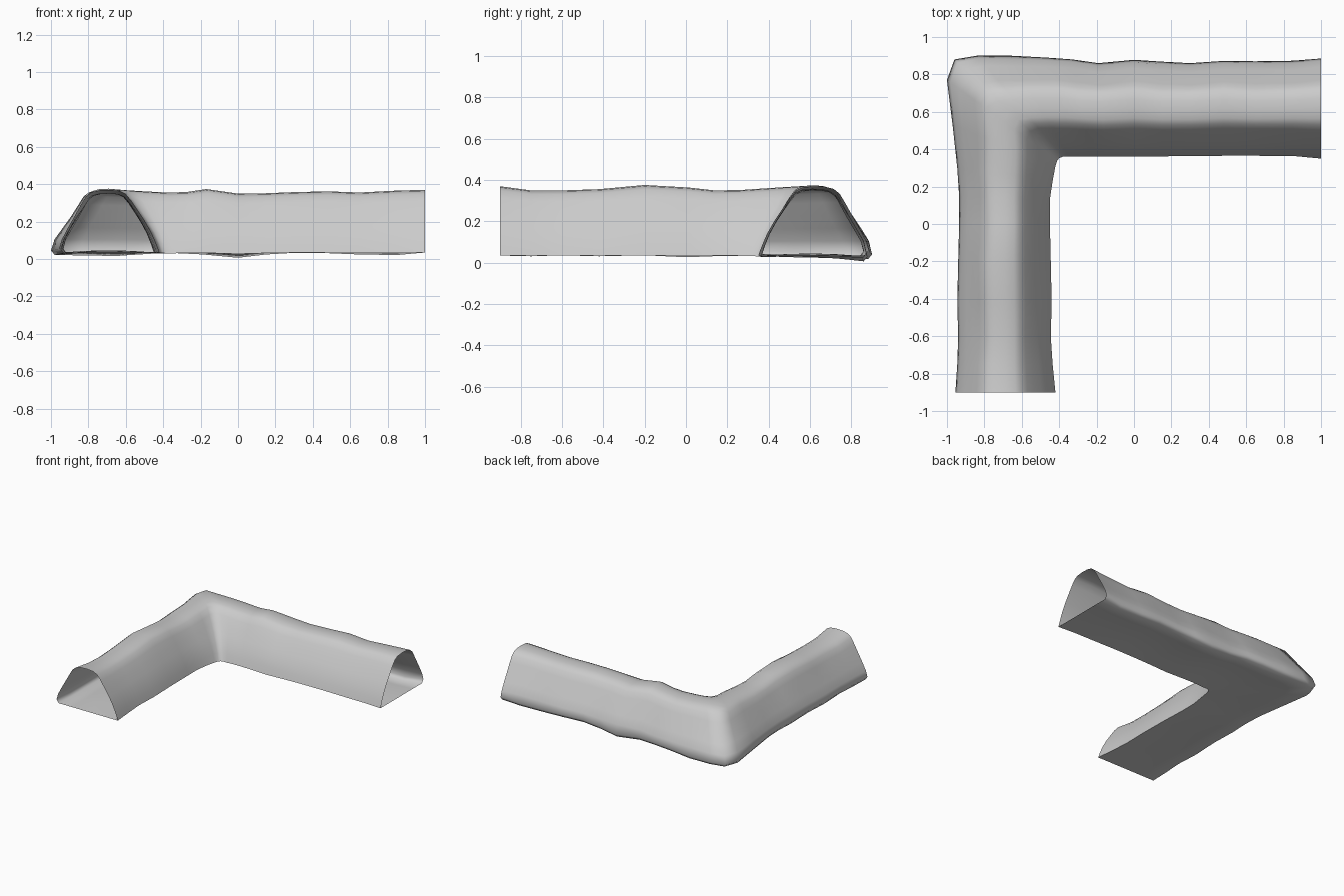
import bpy, bmesh, math

# Cross-section: (position from outer edge 0 to inner edge 1, height)
profile = [(0.035, 0.035), (0.0, 0.06), (0.025, 0.105), (0.085, 0.165), (0.15, 0.225),
           (0.215, 0.285), (0.265, 0.328), (0.32, 0.35), (0.40, 0.36), (0.50, 0.362),
           (0.60, 0.357), (0.66, 0.342), (0.72, 0.305), (0.785, 0.255), (0.855, 0.2),
           (0.92, 0.14), (0.965, 0.085), (0.99, 0.05), (1.0, 0.035),
           (0.75, 0.035), (0.5, 0.035), (0.25, 0.035)]

# Stations along the bent tunnel: outer x, y, inner x, y, roof lift, floor drop
stations = [
    (-0.955, -0.90, -0.42, -0.90, 0.008, 0.000),
    (-0.945, -0.75, -0.435, -0.75, -0.012, 0.005),
    (-0.94, -0.60, -0.445, -0.60, -0.012, 0.000),
    (-0.945, -0.42, -0.44, -0.42, -0.006, 0.005),
    (-0.94, -0.20, -0.445, -0.20, 0.014, 0.000),
    (-0.935, 0.00, -0.45, 0.02, 0.002, 0.010),
    (-0.935, 0.15, -0.45, 0.13, -0.012, 0.004),
    (-0.945, 0.30, -0.435, 0.23, -0.010, 0.002),
    (-0.97, 0.53, -0.42, 0.31, 0.000, 0.010),
    (-1.00, 0.77, -0.41, 0.34, 0.008, 0.015),
    (-0.96, 0.88, -0.40, 0.352, 0.012, 0.015),
    (-0.84, 0.90, -0.38, 0.36, 0.006, 0.018),
    (-0.66, 0.90, -0.35, 0.36, 0.000, 0.020),
    (-0.47, 0.89, -0.30, 0.36, -0.006, 0.008),
    (-0.33, 0.88, -0.23, 0.36, -0.004, 0.005),
    (-0.19, 0.86, -0.15, 0.36, 0.012, 0.012),
    (0.00, 0.878, 0.00, 0.36, -0.012, 0.030),
    (0.15, 0.868, 0.15, 0.362, -0.010, 0.012),
    (0.30, 0.86, 0.30, 0.363, -0.004, 0.003),
    (0.48, 0.872, 0.48, 0.365, 0.000, 0.005),
    (0.65, 0.87, 0.65, 0.365, -0.006, 0.012),
    (0.85, 0.873, 0.85, 0.364, 0.004, 0.015),
    (1.00, 0.885, 1.00, 0.35, 0.008, 0.000)]

# Loft the open-ended shell
bm = bmesh.new()
rings = []
for i, (ox, oy, ix, iy, lift, drop) in enumerate(stations):
    ring = []
    inside = 0 if i in (0, len(stations) - 1) else 1
    corner = max(0, 1 - abs(i - 10) / 4)
    for t, z in profile:
        # uneven outer wall, leaning in between the ends and most at the corner
        is_floor = z < 0.04
        wall = 0 if is_floor else inside * math.sin(math.pi * t) * (1 - t) ** 2
        s = t + wall * (0.035 + 0.03 * math.sin(i * 2.1 + z * 9) + 0.05 * corner)
        zz = z + lift * (z / 0.36) ** 2
        if z < 0.08:
            zz -= drop * (1 - 0.75 * t)
        # slightly arched floor
        if is_floor:
            zz += 0.012 * inside * math.sin(math.pi * t)
        ring.append(bm.verts.new((ox + (ix - ox) * s, oy + (iy - oy) * s, zz)))
    rings.append(ring)
n = len(profile)
for a, b in zip(rings, rings[1:]):
    for j in range(n):
        k = (j + 1) % n
        bm.faces.new((a[j], a[k], b[k], b[j]))

# Normals face away from the interior
bmesh.ops.recalc_face_normals(bm, faces=bm.faces)
bm.normal_update()
roof = max(bm.faces, key=lambda f: f.calc_center_median().z)
if roof.normal.z < 0:
    bmesh.ops.reverse_faces(bm, faces=bm.faces)

mesh = bpy.data.meshes.new("bent_tunnel")
bm.to_mesh(mesh)
bm.free()
obj = bpy.data.objects.new("bent_tunnel", mesh)
bpy.context.collection.objects.link(obj)

# Smooth walls, crisp inner floor edge
bpy.context.view_layer.objects.active = obj
obj.select_set(True)
bpy.ops.object.shade_smooth_by_angle(angle=math.radians(80))
